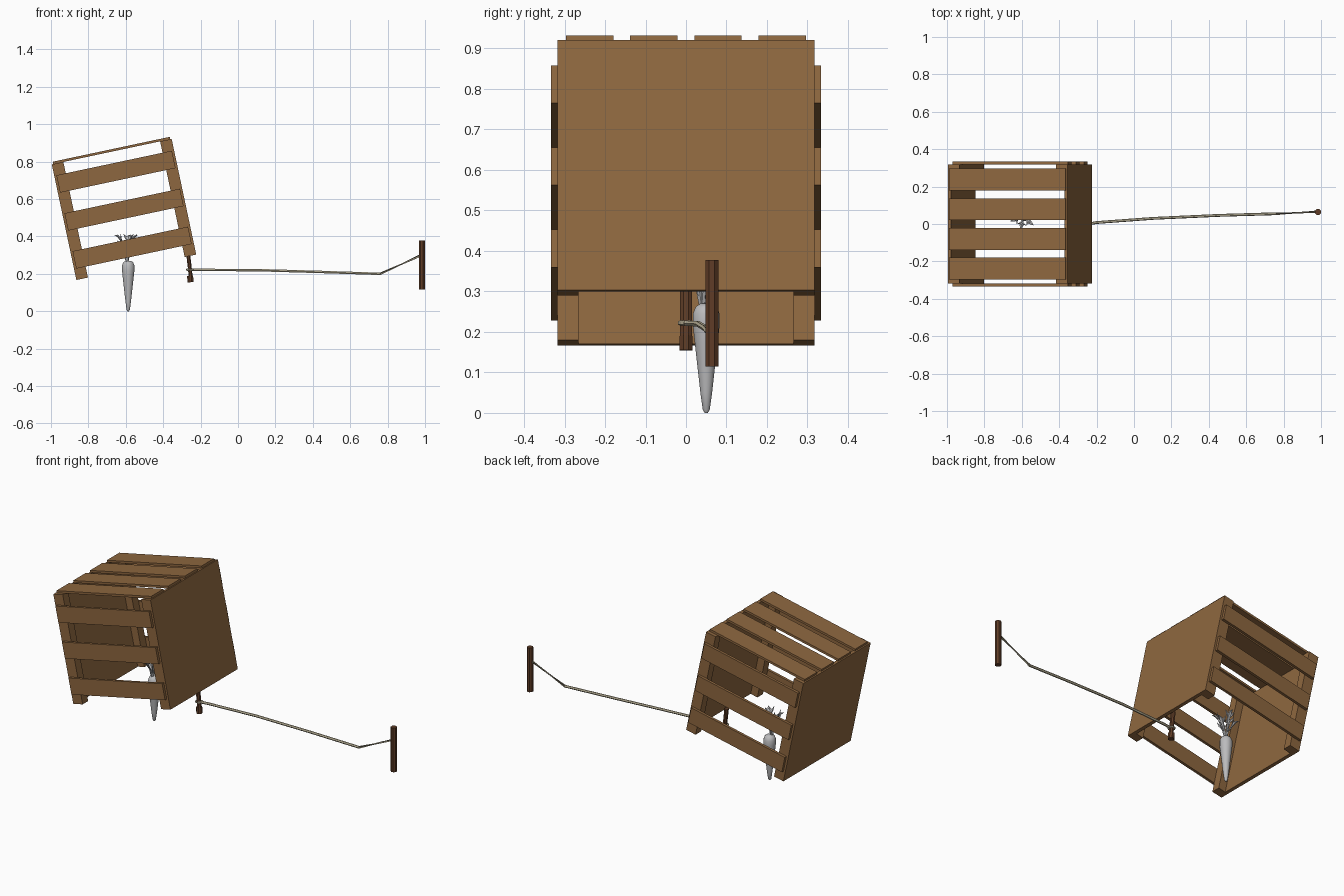
import bpy, bmesh, math
from mathutils import Matrix, Vector

if "Cube" in bpy.data.objects:
    bpy.data.objects.remove(bpy.data.objects["Cube"])


def material(name, rgb):
    m = bpy.data.materials.new(name)
    m.diffuse_color = (*rgb, 1)
    m.use_nodes = True
    m.node_tree.nodes["Principled BSDF"].inputs["Base Color"].default_value = m.diffuse_color
    return m


WOOD = material("crate wood", (0.27, 0.135, 0.05))
DARK = material("dark wood", (0.115, 0.046, 0.02))
ROPE = material("pale rope", (0.60, 0.54, 0.38))
GREY = material("light grey", (0.50, 0.50, 0.51))


def finish(name, bm, mat, smooth=False):
    bmesh.ops.recalc_face_normals(bm, faces=bm.faces)
    me = bpy.data.meshes.new(name)
    bm.to_mesh(me)
    bm.free()
    me.materials.append(mat)
    ob = bpy.data.objects.new(name, me)
    bpy.context.collection.objects.link(ob)
    if smooth:
        bpy.ops.object.select_all(action='DESELECT')
        ob.select_set(True)
        bpy.context.view_layer.objects.active = ob
        bpy.ops.object.shade_smooth_by_angle(angle=math.radians(50))
    return ob


def add_tube(bm, pts, radii, sides=8, flat=1.0, flat_dir=Vector((1, 0, 0))):
    """Rings swept along pts; flat squashes each ring along flat_dir."""
    pts = [Vector(p) for p in pts]
    rings = []
    for i, p in enumerate(pts):
        t = (pts[min(i + 1, len(pts) - 1)] - pts[max(i - 1, 0)]).normalized()
        a = flat_dir - t * flat_dir.dot(t)
        if a.length < 0.3:
            a = Vector((0, 0, 1)) - t * t.z
        a.normalize()
        b = t.cross(a)
        ring = []
        for k in range(sides):
            ang = 2 * math.pi * (k + 0.5) / sides
            off = a * math.cos(ang) * flat + b * math.sin(ang)
            ring.append(bm.verts.new(p + off * radii[i]))
        rings.append(ring)
    for r, s in zip(rings, rings[1:]):
        for k in range(sides):
            n = (k + 1) % sides
            bm.faces.new((r[k], r[n], s[n], s[k]))
    bm.faces.new(rings[0])
    bm.faces.new(rings[-1])


def tube(name, mat, pts, radii, sides=8, flat=1.0, smooth=False):
    bm = bmesh.new()
    add_tube(bm, pts, radii, sides, flat)
    return finish(name, bm, mat, smooth)


# Crate: built upright, then tilted about its lower left edge
TILT = Matrix.Translation((-0.864, 0, 0.167)) @ Matrix.Rotation(math.radians(-12), 4, 'Y')
W, H, HALF = 0.655, 0.632, 0.317
PANEL, POST = 0.018, 0.045


def crate_box(name, x, y, z):
    bm = bmesh.new()
    bmesh.ops.create_cube(bm, size=1)
    for v in bm.verts:
        v.co = Vector([(lo + hi) / 2 + c * (hi - lo) for c, (lo, hi) in zip(v.co, (x, y, z))])
    bm.transform(TILT)
    return finish(name, bm, WOOD)


# solid end panels with corner posts on their inner sides
for end, x0, px in (("left", 0, PANEL), ("right", W - PANEL, W - PANEL - POST)):
    crate_box(end + "_panel", (x0, x0 + PANEL), (-HALF, HALF), (0, H))
    for side, y0 in (("front", -HALF), ("back", HALF - 0.052)):
        crate_box(f"{end}_{side}_post", (px, px + POST), (y0, y0 + 0.052), (0, H))

# three slats on the front and back
for side, y0 in (("front", -HALF - 0.016), ("back", HALF)):
    for i in range(3):
        z0 = 0.06 + 0.2075 * i
        crate_box(f"{side}_slat_{i + 1}", (0.012, W - 0.012), (y0, y0 + 0.016), (z0, z0 + 0.095))

# four slats on top
for i in range(4):
    y0 = -0.296 + 0.1583 * i
    crate_box(f"top_slat_{i + 1}", (0.008, W - 0.008), (y0, y0 + 0.117), (H, H + 0.013))

# Notched prop stick holding the crate edge
tube("prop_stick", DARK, [(-0.253, 0, 0.185), (-0.257, 0, 0.225), (-0.268, 0, 0.32)],
     [0.016] * 3, flat=0.7)
tube("prop_stick_foot", DARK, [(-0.254, 0, 0.155), (-0.256, 0, 0.19)], [0.0175] * 2)

# Rope from the prop stick to the stake, with a loop round the stick
tube("rope", ROPE,
     [(-0.245, 0, 0.222), (-0.2, 0.008, 0.221), (0.1, 0.03, 0.22),
      (0.45, 0.046, 0.21), (0.76, 0.055, 0.2), (0.98, 0.065, 0.3)], [0.0075] * 6, 6)
loop = [(-0.257 + 0.016 * math.cos(a), 0.016 * math.sin(a), 0.222)
        for a in (2 * math.pi * i / 10 for i in range(11))]
tube("rope_loop", ROPE, loop, [0.006] * 11, 6)

# Stake
tube("stake", DARK, [(0.983, 0.064, 0.115), (0.983, 0.064, 0.378)], [0.0175] * 2)

# Carrot root
CX, CY = -0.587, 0.05
profile = [(0.0, 0.004), (0.008, 0.009), (0.05, 0.015), (0.11, 0.022), (0.17, 0.029),
           (0.215, 0.034), (0.245, 0.034), (0.262, 0.027), (0.27, 0.015)]
tube("carrot_root", GREY, [(CX, CY, z) for z, r in profile], [r for z, r in profile], 12, smooth=True)

# Carrot leaves: arching stalks with side lobes
bm = bmesh.new()
for i in range(6):
    ang = math.radians(20 + 60 * i)
    out = Vector((math.cos(ang), math.sin(ang), 0))
    side = Vector((-out.y, out.x, 0))
    top = 0.40 if i % 2 else 0.365
    base = Vector((CX - 0.006, CY - 0.01, 0))

    def at(d, z, s=0.0):
        return base + out * d + side * s + Vector((0, 0, z))

    add_tube(bm, [at(0.004, 0.262), at(0.014, 0.31), at(0.035, top - 0.02),
                  at(0.05, top), at(0.072, top + 0.008)],
             [0.006, 0.006, 0.009, 0.011, 0.001], 5, 0.5, out)
    for s in (-1, 1):
        add_tube(bm, [at(0.03, top - 0.025), at(0.04, top - 0.008, 0.012 * s),
                      at(0.045, top + 0.012, 0.026 * s)], [0.004, 0.008, 0.001], 5, 0.5, out)
finish("carrot_leaves", bm, GREY)
